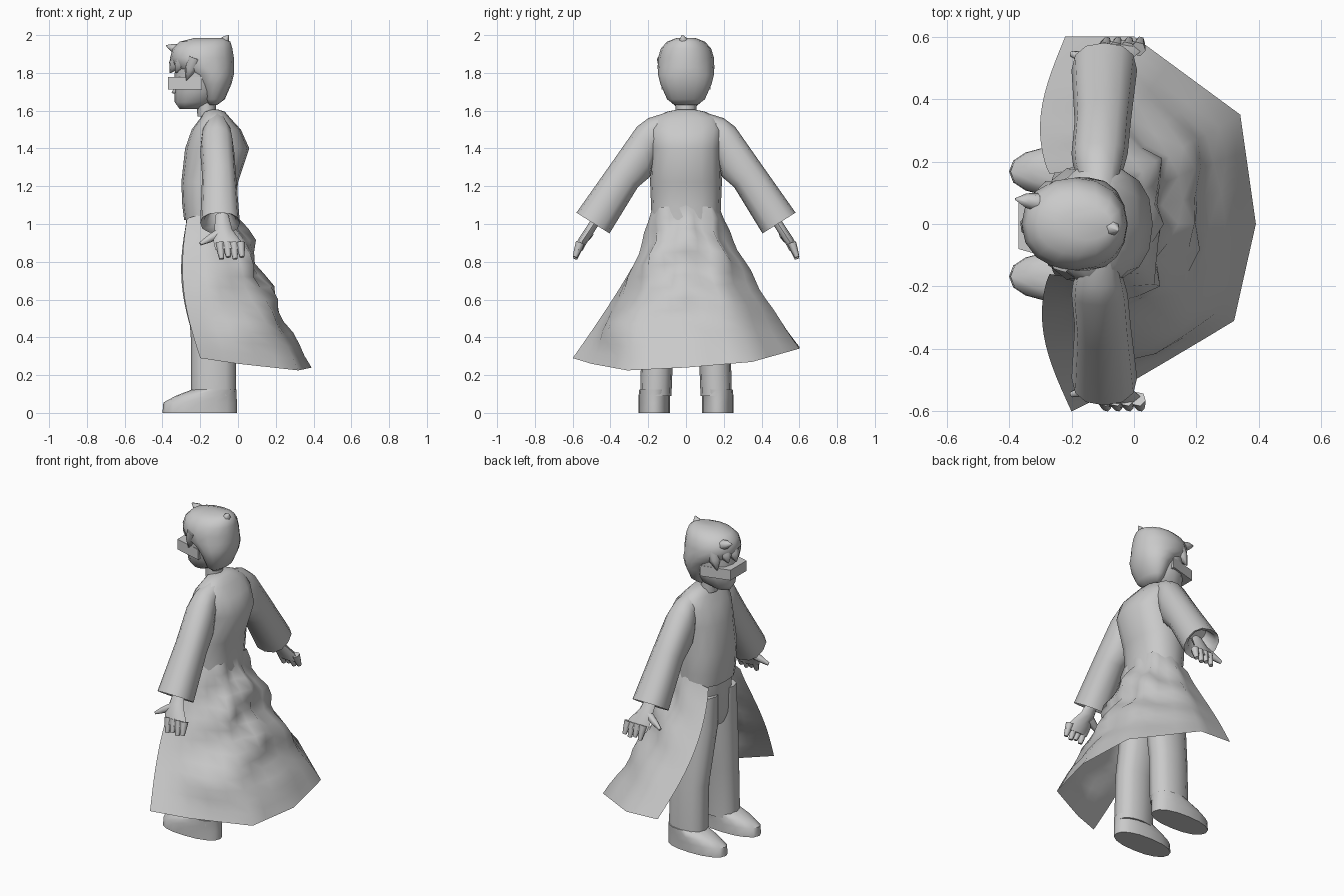
import bpy, bmesh, math
from mathutils import Vector

if "Cube" in bpy.data.objects:
    bpy.data.objects.remove(bpy.data.objects["Cube"])

grey = bpy.data.materials.new("plain grey")
grey.diffuse_color = (0.588, 0.588, 0.588, 1)
grey.use_nodes = True
grey.node_tree.nodes["Principled BSDF"].inputs["Base Color"].default_value = grey.diffuse_color


def finish(name, bm, angle=55, closed=True):
    if closed:
        bmesh.ops.recalc_face_normals(bm, faces=bm.faces)
    me = bpy.data.meshes.new(name)
    bm.to_mesh(me)
    bm.free()
    me.materials.append(grey)
    ob = bpy.data.objects.new(name, me)
    bpy.context.collection.objects.link(ob)
    bpy.ops.object.select_all(action='DESELECT')
    ob.select_set(True)
    bpy.context.view_layer.objects.active = ob
    bpy.ops.object.shade_smooth_by_angle(angle=math.radians(angle))
    return ob


def loft(name, rings, n=12, power=1.0, angle=55):
    """Skin closed rings given as (centre, half axis u, half axis v)."""
    bm = bmesh.new()
    rows = []
    for c, u, v in rings:
        row = []
        for i in range(n):
            a = 2 * math.pi * i / n
            p, q = [math.copysign(abs(t) ** power, t) for t in (math.cos(a), math.sin(a))]
            row.append(bm.verts.new(Vector(c) + p * Vector(u) + q * Vector(v)))
        rows.append(row)
    for r0, r1 in zip(rows, rows[1:]):
        for i in range(n):
            j = (i + 1) % n
            bm.faces.new((r0[i], r0[j], r1[j], r1[i]))
    bm.faces.new(rows[0])
    bm.faces.new(rows[-1])
    return finish(name, bm, angle)


def level(z, x0, x1, ry, cy=0.0):
    """Horizontal ring from its front x, back x and half width."""
    return ((x0 + x1) / 2, cy, z), ((x1 - x0) / 2, 0, 0), (0, ry, 0)


def slanted(s, yo, zo, yi, zi, x0, x1):
    """Sleeve ring spanning an outer and an inner point, on side s."""
    return (((x0 + x1) / 2, s * (yo + yi) / 2, (zo + zi) / 2),
            ((x1 - x0) / 2, 0, 0), (0, s * (yo - yi) / 2, (zo - zi) / 2))


def spike(name, base, tip, r, end=.003, n=6):
    base, tip = Vector(base), Vector(tip)
    d = (tip - base).normalized()
    u = d.orthogonal().normalized()
    v = d.cross(u)
    loft(name, [(base, u * r, v * r), (base.lerp(tip, .5), u * r * .8, v * r * .8),
                (tip, u * end, v * end)], n, 1, 70)


# Coat body, hips and neck
loft("coat_body", [level(*r) for r in (
    (1.02, -.285, -.012, .182), (1.10, -.295, -.01, .185), (1.22, -.30, .0, .19),
    (1.40, -.28, .06, .185), (1.50, -.245, .015, .20), (1.56, -.20, -.04, .175),
    (1.595, -.18, -.07, .10), (1.605, -.15, -.10, .05))], 16, 0.85)
loft("hips", [level(*r) for r in (
    (0.74, -.25, -.04, .10), (0.80, -.27, -.03, .155), (1.04, -.275, -.025, .165))], 12, 0.9)
loft("neck", [level(1.57, -.215, -.115, .055), level(1.68, -.22, -.12, .055)], 8)

# Coat skirt: open at the front, flaring from waist to hem with crumpled folds
waist = [(-.27, -.16, 1.03), (-.13, -.183, 1.07), (-.03, -.13, 1.09), (-.01, 0, 1.10),
         (-.03, .13, 1.09), (-.13, .183, 1.07), (-.27, .16, 1.03)]
hem = [(-.20, -.60, .29), (.0, -.50, .26), (.32, -.31, .225), (.39, 0, .24),
       (.34, .35, .27), (.0, .60, .34), (-.22, .60, .35)]
bm = bmesh.new()
rows, ROWS, SUB = [], 14, 3
for k in range(ROWS + 1):
    s = k / ROWS
    row = []
    for c in range(6 * SUB + 1):
        i = min(c // SUB, 5)
        f = c / SUB - i
        w = Vector(waist[i]).lerp(Vector(waist[i + 1]), f)
        h = Vector(hem[i]).lerp(Vector(hem[i + 1]), f)
        p = w.lerp(h, s)
        t = s ** 1.2
        p.x, p.y = w.x + (h.x - w.x) * t, w.y + (h.y - w.y) * t
        out = Vector((p.x + .12, p.y, 0)).normalized()
        back = math.sin(math.pi * c / (6 * SUB))
        # draped folds below the waist, fading toward the hem
        crumple = math.sin(math.pi * s ** .6) * back ** 2
        p += out * crumple * (.032 * math.sin(20 * s - .8 * abs(c - 9) + 4)
                              + .016 * math.sin(c * 2.1 + 6 * s))
        # lip curling under near the right hem
        p += out * .06 * math.exp(-((s - .76) / .12) ** 2 - ((c - 4.5) / 1.5) ** 2)
        p.x -= .05 * math.sin(math.pi * s) * (1 - back)
        row.append(bm.verts.new(p))
    rows.append(row)
for r0, r1 in zip(rows, rows[1:]):
    for a in range(len(r0) - 1):
        bm.faces.new((r0[a], r1[a], r1[a + 1], r0[a + 1]))
finish("coat_skirt", bm, 80, closed=False)

# Limbs, mirrored left and right
for s, side in ((-1, "right"), (1, "left")):
    loft(side + "_sleeve", [slanted(s, *r) for r in (
        (.12, 1.585, .14, 1.38, -.17, -.05), (.20, 1.56, .175, 1.31, -.195, -.03),
        (.26, 1.515, .19, 1.25, -.20, -.02), (.40, 1.315, .255, 1.195, -.19, -.01),
        (.58, 1.06, .405, .95, -.20, .01), (.555, 1.06, .43, .98, -.18, -.01),
        (.49, 1.12, .41, 1.07, -.15, -.05))], 12, 0.85)
    loft(side + "_hand", [slanted(s, *r) for r in (
        (.48, 1.06, .44, 1.03, -.12, -.05), (.53, .98, .485, .96, -.125, -.03),
        (.57, .92, .525, .90, -.13, .015), (.588, .87, .55, .855, -.12, .035))], 8)
    for i in range(4):
        x = -.095 + .036 * i
        spike(side + "_finger", (x, s * .56, .90), (x + .008, s * .588, .815 + .01 * (i % 2)),
              .025, .013)
    spike(side + "_thumb", (-.10, s * .515, .95), (-.20, s * .545, .895), .027, .01)
    loft(side + "_leg", [level(*r) for r in (
        (.09, -.25, -.01, .083, s * .16), (.40, -.25, -.012, .085, s * .15),
        (.75, -.275, -.015, .09, s * .10), (.95, -.275, -.02, .08, s * .09))], 12, 0.85)
    loft(side + "_shoe", [level(*r) for r in (
        (0, -.40, -.005, .083, s * .168), (.055, -.395, -.005, .083, s * .168),
        (.09, -.33, -.008, .083, s * .168), (.125, -.24, -.008, .082, s * .165))], 16, 0.9)

# Face
loft("face", [level(*r) for r in (
    (1.61, -.31, -.20, .04), (1.645, -.335, -.12, .08), (1.70, -.335, -.09, .11),
    (1.80, -.335, -.06, .128), (1.90, -.32, -.06, .12))], 12)
spike("nose", (-.32, 0, 1.71), (-.35, 0, 1.695), .018)

# Hair shell with fringe and tufts
loft("hair", [level(*r) for r in (
    (1.63, -.16, -.11, .06), (1.66, -.18, -.07, .10), (1.74, -.215, -.035, .135),
    (1.79, -.26, -.022, .148), (1.83, -.335, -.02, .15), (1.88, -.36, -.022, .148),
    (1.93, -.345, -.03, .133), (1.965, -.31, -.04, .10), (1.985, -.23, -.07, .05))], 16, 0.95, 60)
for y, z in ((-.12, 1.76), (-.07, 1.80), (-.01, 1.80), (.05, 1.81), (.10, 1.77)):
    x = -.315 + 6 * y * y
    spike("fringe", (x, y * .95, 1.88), (x - .045, y + .015, z), .042)
spike("front_tuft", (-.31, .07, 1.92), (-.38, .08, 1.945), .03)
spike("back_tuft", (-.08, -.01, 1.955), (-.05, -.02, 2.0), .028)

# Visor across the eyes
bm = bmesh.new()
bmesh.ops.create_cube(bm, size=1)
for v in bm.verts:
    v.co = (-.28 + v.co.x * .18, v.co.y * (.26 if v.co.x > 0 else .16), 1.745 + v.co.z * .065)
finish("visor", bm, 30)
